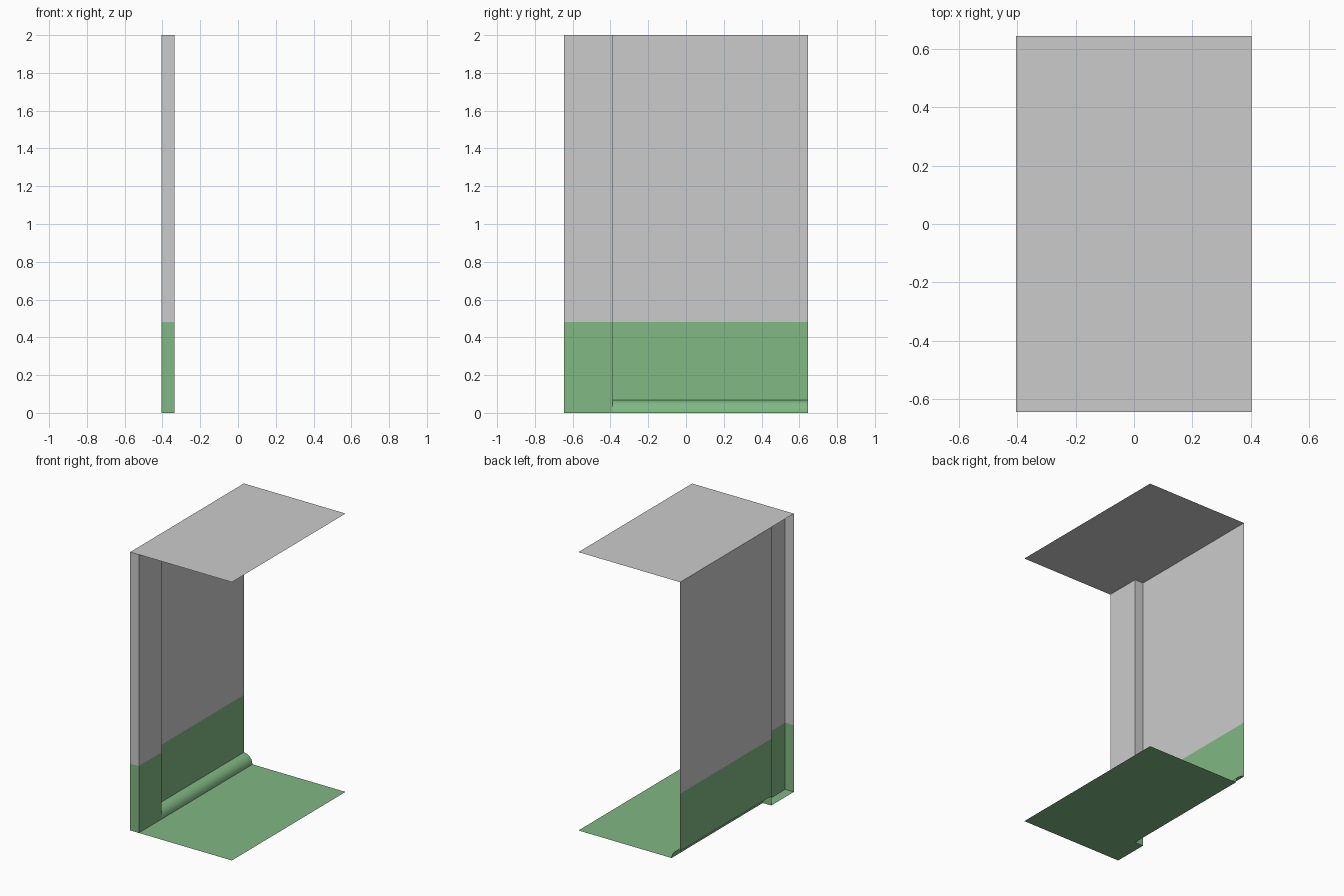
import bpy
from math import sin, cos, pi
from mathutils import Vector

if "Cube" in bpy.data.objects:
    bpy.data.objects.remove(bpy.data.objects["Cube"])

# Main dimensions of the room section
XB, XP, XF = -0.405, -0.337, 0.403     # wall plane, pillar face, open edge
Y0, YP, Y1 = -0.645, -0.39, 0.645      # front, pillar side, back
TRIM, SPLIT, TOP = 0.068, 0.48, 2.0    # skirting top, paint line, ceiling

green = bpy.data.materials.new("green_paint")
green.diffuse_color = (0.22, 0.48, 0.23, 1.0)
green.use_nodes = True
green.node_tree.nodes["Principled BSDF"].inputs["Base Color"].default_value = green.diffuse_color


def sweep(name, path, offset, mat=None, smooth=False):
    """Sheet made by dragging an open path along an offset vector."""
    pts = [Vector(p) for p in path]
    n = len(pts)
    verts = pts + [p + Vector(offset) for p in pts]
    faces = [(i, i + 1, n + i + 1, n + i) for i in range(n - 1)]
    mesh = bpy.data.meshes.new(name)
    mesh.from_pydata(verts, [], faces)
    obj = bpy.data.objects.new(name, mesh)
    bpy.context.collection.objects.link(obj)
    if mat:
        mesh.materials.append(mat)
    if smooth:
        for poly in mesh.polygons:
            poly.use_smooth = True
    return obj


def upright(name, plan, z0, z1, mat=None):
    """Vertical sheet standing on a plan path."""
    return sweep(name, [(x, y, z0) for x, y in plan], (0, 0, z1 - z0), mat)


# Wall and open-backed pillar, each with a painted lower band
wall = [(XB, Y1), (XB, YP)][::-1]
pillar = [(XB, Y0), (XP, Y0), (XP, YP), (XB, YP)]
upright("wall_lower", wall, TRIM, SPLIT, green)
upright("wall_upper", wall, SPLIT, TOP)
upright("pillar_lower", pillar, 0, SPLIT, green)
upright("pillar_upper", pillar, SPLIT, TOP)

# Rounded skirting between floor and wall
arc = [(XB + (XP - XB) * sin(a), YP, TRIM * cos(a))
       for a in [i * pi / 12 for i in range(7)]]
sweep("skirting", arc, (0, Y1 - YP, 0), green, smooth=True)

# Floor, with a small piece running under the pillar
sweep("floor", [(XP, Y0, 0), (XF, Y0, 0)], (0, Y1 - Y0, 0), green)
sweep("pillar_base", [(XB, Y0, 0), (XP, Y0, 0)], (0, YP - Y0, 0), green)

# Ceiling
sweep("ceiling", [(XF, Y0, TOP), (XB, Y0, TOP)], (0, Y1 - Y0, 0))
